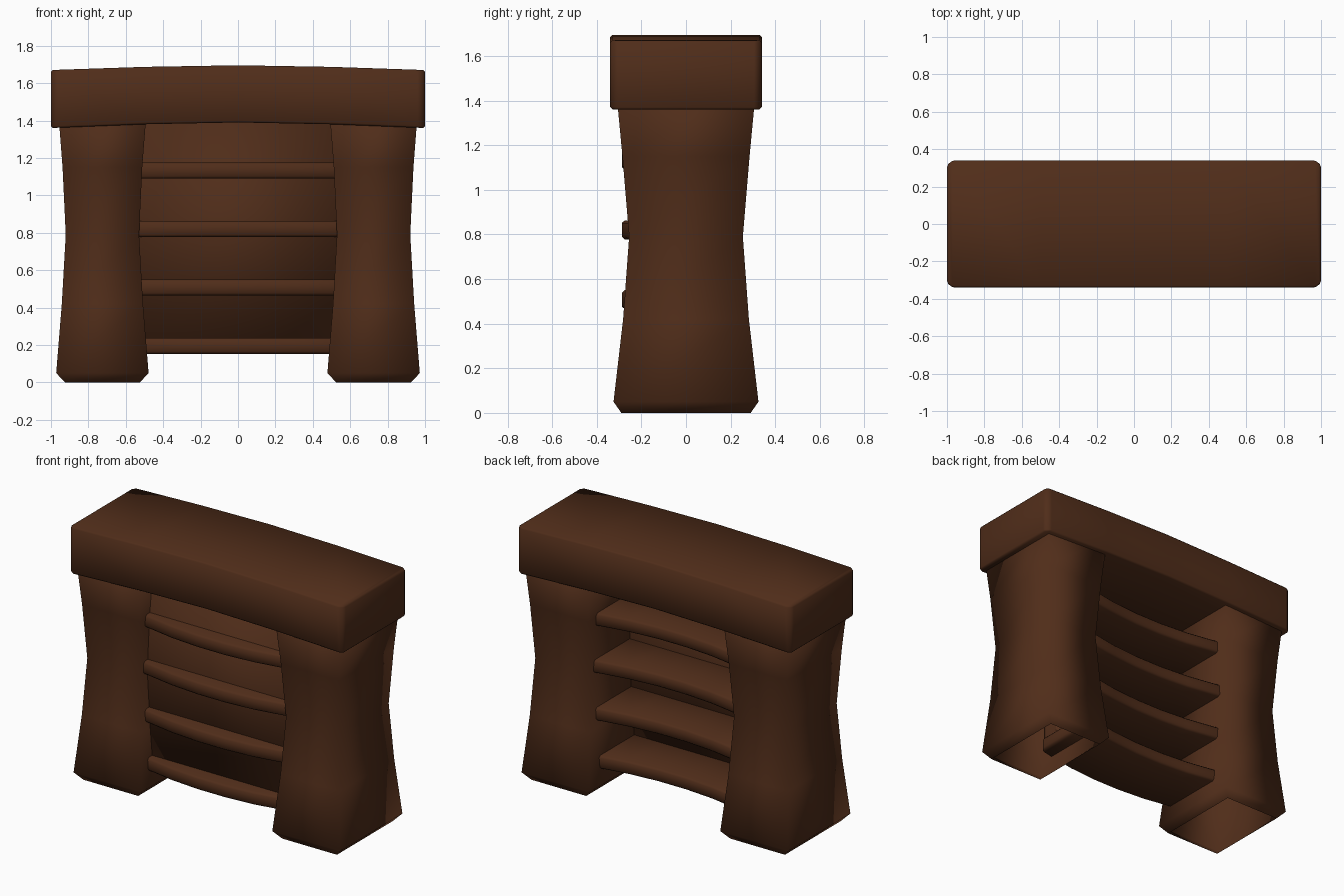
import bpy, bmesh

if "Cube" in bpy.data.objects:
    bpy.data.objects.remove(bpy.data.objects["Cube"])

wood = bpy.data.materials.new("dark_wood")
wood.diffuse_color = (0.08, 0.026, 0.01, 1)
wood.use_nodes = True
wood.node_tree.nodes["Principled BSDF"].inputs["Base Color"].default_value = wood.diffuse_color


def loft(name, rings, caps=(True, True)):
    """Skin a list of four-cornered rings into one smooth-shaded object."""
    bm = bmesh.new()
    loops = [[bm.verts.new(p) for p in ring] for ring in rings]
    for a, b in zip(loops, loops[1:]):
        for i in range(4):
            j = (i + 1) % 4
            bm.faces.new((a[i], a[j], b[j], b[i]))
    for keep, loop in zip(caps, (loops[0], loops[-1])):
        if keep:
            bm.faces.new(loop)
    bmesh.ops.recalc_face_normals(bm, faces=bm.faces)
    for f in bm.faces:
        f.smooth = True
    mesh = bpy.data.meshes.new(name)
    bm.to_mesh(mesh)
    bm.free()
    mesh.materials.append(wood)
    ob = bpy.data.objects.new(name, mesh)
    bpy.context.collection.objects.link(ob)
    return ob


def ring_x(x, y0, y1, z0, z1):
    return [(x, y0, z0), (x, y1, z0), (x, y1, z1), (x, y0, z1)]


def ring_z(z, cx, hx, hy):
    return [(cx - hx, -hy, z), (cx + hx, -hy, z), (cx + hx, hy, z), (cx - hx, hy, z)]


# Legs: waisted posts with a chamfered, open foot (z, half width, half depth)
leg_profile = [(0, 0.2, 0.29), (0.05, 0.247, 0.325), (0.42, 0.217, 0.282),
               (0.79, 0.196, 0.255), (1.15, 0.213, 0.285), (1.5, 0.24, 0.318)]
for side, label in ((-1, "left"), (1, "right")):
    loft(label + "_leg", [ring_z(z, side * 0.725, hx, hy) for z, hx, hy in leg_profile],
         caps=(False, True))

# Mantel: gently arched slab with chamfered upright corners
mantel = []
for x, hy in ((-1, 0.315), (-0.97, 0.34), (-0.5, 0.34), (0, 0.34),
              (0.5, 0.34), (0.97, 0.34), (1, 0.315)):
    lift = 0.03 * (1 - abs(x) ** 1.6)
    mantel.append(ring_x(x, -hy, hy, 1.36 + lift, 1.67 + 0.85 * lift))
top = loft("mantel", mantel)
bev = top.modifiers.new("edge", "BEVEL")
bev.width = 0.01
bev.segments = 1

# Shelves: four boards bowed forward in the middle
for n in range(4):
    z = 0.153 + 0.3125 * n
    rings = []
    for x in (-0.585, -0.555, -0.3, -0.1, 0.1, 0.3, 0.555, 0.585):
        bow = 0.07 * (1 - (x / 0.585) ** 2)
        trim = 0.025 if abs(x) > 0.57 else 0
        rings.append(ring_x(x, -0.22 - bow + trim, 0.22 - bow - trim, z, z + 0.085))
    shelf = loft("shelf_%d" % (n + 1), rings)
    bev = shelf.modifiers.new("edge", "BEVEL")
    bev.width = 0.012
    bev.segments = 1

# Panel behind the shelf fronts
loft("panel", [ring_x(x, -0.19, -0.165, 0.18, 1.45) for x in (-0.58, 0.58)])
